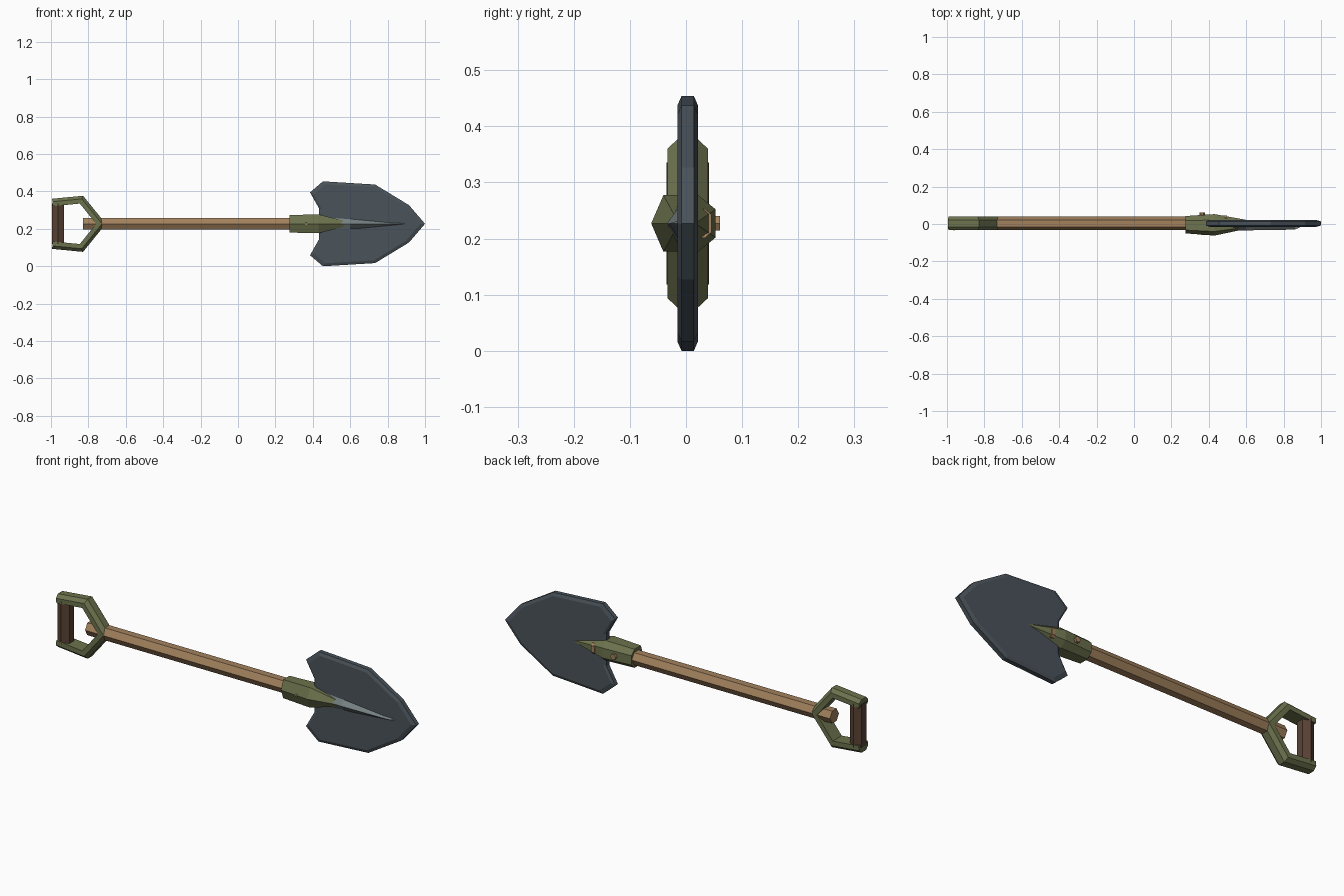
import bpy
import bmesh
import math

if "Cube" in bpy.data.objects:
    bpy.data.objects.remove(bpy.data.objects["Cube"])

AXIS_Z = 0.227   # height of the shaft axis
AXIS_Y = 0.003   # depth of the shaft axis


def material(name, rgb):
    mat = bpy.data.materials.new(name)
    mat.use_nodes = True
    colour = (*rgb, 1)
    mat.diffuse_color = colour
    bsdf = mat.node_tree.nodes["Principled BSDF"]
    bsdf.inputs["Base Color"].default_value = colour
    bsdf.inputs["Roughness"].default_value = 0.8
    return mat


STEEL = material("dark steel", (0.068, 0.086, 0.102))
BRIGHT = material("worn steel", (0.18, 0.215, 0.22))
OLIVE = material("olive paint", (0.15, 0.17, 0.075))
WOOD = material("pale wood", (0.36, 0.22, 0.11))
BROWN = material("dark brown grip", (0.1, 0.055, 0.035))


def loft(name, rings, mat):
    """Skin a list of equal-length point rings and cap both ends."""
    bm = bmesh.new()
    loops = [[bm.verts.new((x, y, z + AXIS_Z)) for x, y, z in r] for r in rings]
    for a, b in zip(loops, loops[1:]):
        for i in range(len(a)):
            j = (i + 1) % len(a)
            bm.faces.new((a[i], a[j], b[j], b[i]))
    bm.faces.new(loops[0])
    bm.faces.new(loops[-1])
    bmesh.ops.recalc_face_normals(bm, faces=bm.faces)
    mesh = bpy.data.meshes.new(name)
    bm.to_mesh(mesh)
    bm.free()
    mesh.materials.append(mat)
    obj = bpy.data.objects.new(name, mesh)
    bpy.context.collection.objects.link(obj)
    return obj


def hexagon(radius):
    return [(radius * math.cos(i * math.pi / 3), radius * math.sin(i * math.pi / 3))
            for i in range(6)]


def mirrored(half):
    """Close a half outline across its second coordinate."""
    return half + [(a, -b) for a, b in reversed(half) if b > 0]


# Wooden shaft
loft("shaft", [[(x, AXIS_Y + a, b) for a, b in hexagon(0.036)]
               for x in (-0.83, 0.45)], WOOD)

# Pointed blade with chamfered rim
outline = mirrored([(1.0, 0), (0.914, 0.1), (0.733, 0.21), (0.454, 0.227),
                    (0.385, 0.168), (0.433, 0.083)])
blade_rings = []
for y, k in ((-0.015, 0.93), (-0.008, 1), (0.014, 1), (0.021, 0.93)):
    blade_rings.append([(0.65 + (x - 0.65) * k, y, z * k) for x, z in outline])
loft("blade", blade_rings, STEEL)

# Raised rib on the blade face
rib_rings = []
for x, top, half in ((0.42, -0.035, 0.045), (0.6, -0.034, 0.03), (0.86, -0.03, 0.005),
                     (0.89, -0.016, 0.001)):
    rib_rings.append([(x, -0.012, -half), (x, top, 0), (x, -0.012, half)])
loft("blade_rib", rib_rings, BRIGHT)

# Faceted socket tapering onto the blade
section = mirrored([(-1, 0), (-0.65, 0.9), (0.35, 0.9), (0.85, 0.45)])
socket_rings = []
for x, depth, width in ((0.275, 0.05, 0.052), (0.43, 0.062, 0.056), (0.61, 0.024, 0.006)):
    socket_rings.append([(x, a * depth, b * width) for a, b in section])
loft("socket", socket_rings, OLIVE)

# Shaft end showing through the back of the socket
loft("shaft_end", [[(x, 0.01, -0.026), (x, 0.034, -0.026), (x, 0.045, -0.016),
                    (x, 0.045, 0.016), (x, 0.034, 0.026), (x, 0.01, 0.026)]
                   for x in (0.478, 0.498)], WOOD)

# Rivet through the socket
loft("rivet", [[(0.365 + a, y, b) for a, b in hexagon(r)]
               for y, r in ((-0.06, 0.006), (0, 0.015), (0.061, 0.015))], WOOD)

# Two mirrored arms of the handle frame, mitred at each bend
path = [(-0.735, 0.0), (-0.838, 0.127), (-0.992, 0.112)]
arm_section = [(-0.018, 0.022), (0.018, 0.022), (0.036, 0.006),
               (0.036, -0.018), (-0.036, -0.018), (-0.036, 0.006)]


def normal(p, q):
    dx, dz = q[0] - p[0], q[1] - p[1]
    length = math.hypot(dx, dz)
    return dz / length, -dx / length


n1, n2 = normal(path[0], path[1]), normal(path[1], path[2])
dot = 1 + n1[0] * n2[0] + n1[1] * n2[1]
miter = ((n1[0] + n2[0]) / dot, (n1[1] + n2[1]) / dot)
for name, side in (("upper_handle_arm", 1), ("lower_handle_arm", -1)):
    rings = [[(px + n * nx, AXIS_Y + y, side * (pz + n * nz)) for y, n in arm_section]
             for (px, pz), (nx, nz) in zip(path, (n1, miter, n2))]
    loft(name, rings, OLIVE)

# Crossbar grip
loft("grip", [[(-0.962 + a, AXIS_Y + b, z) for b, a in hexagon(0.038)]
              for z in (-0.109, 0.109)], BROWN)
